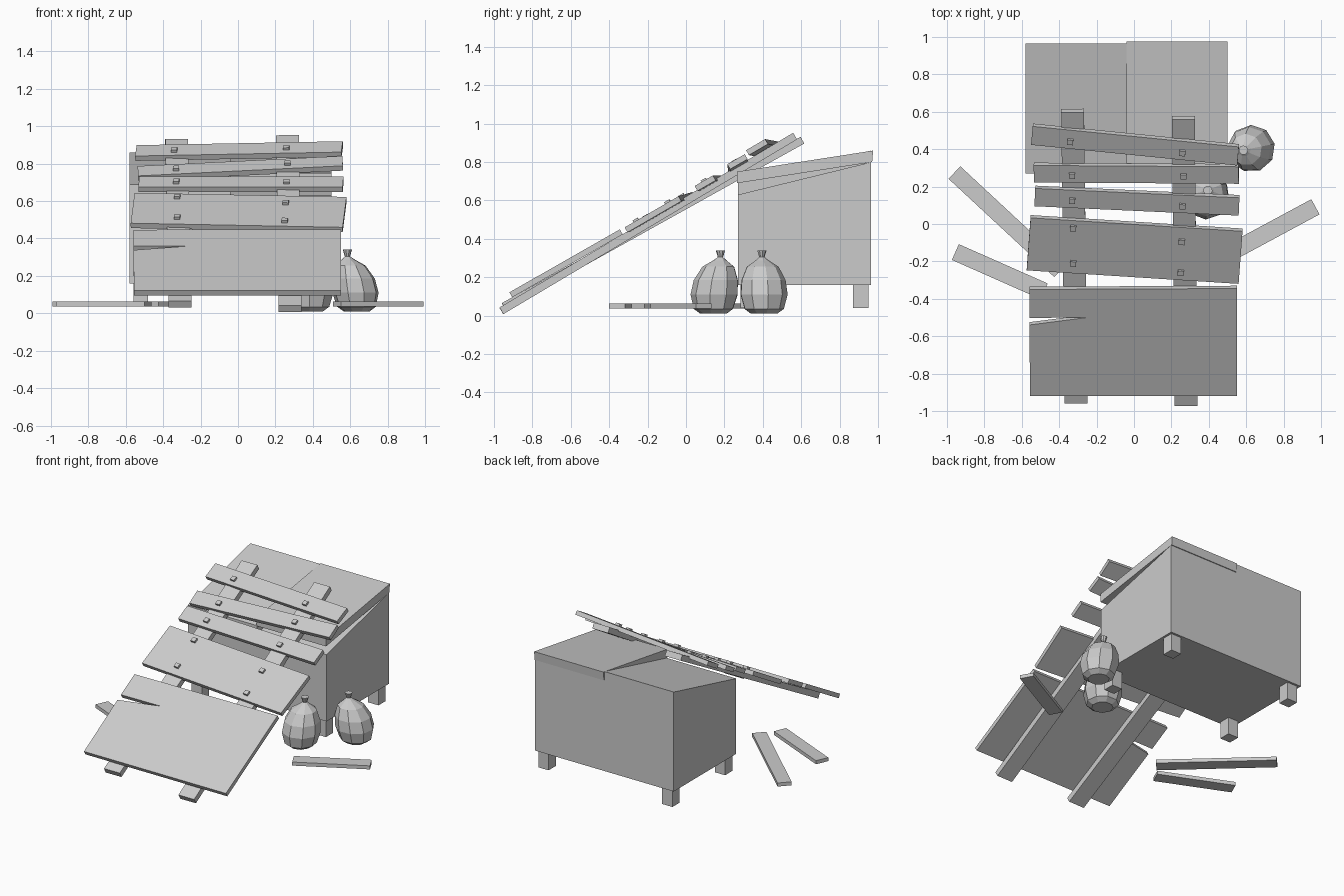
import bpy, math
from math import cos, sin, pi
from mathutils import Vector, Matrix

if "Cube" in bpy.data.objects:
    bpy.data.objects.remove(bpy.data.objects["Cube"])


def mesh_obj(name, verts, faces):
    me = bpy.data.meshes.new(name)
    me.from_pydata([tuple(v) for v in verts], [], faces)
    me.update()
    ob = bpy.data.objects.new(name, me)
    bpy.context.collection.objects.link(ob)
    return ob


def prism(name, outline, offset):
    """Extrude a closed 3D outline along offset."""
    n = len(outline)
    off = Vector(offset)
    verts = [Vector(p) for p in outline] + [Vector(p) + off for p in outline]
    faces = [tuple(range(n))[::-1], tuple(range(n, 2 * n))]
    faces += [(i, (i + 1) % n, n + (i + 1) % n, n + i) for i in range(n)]
    # face direction depends on the outline order: keep the normals outward
    normal = (verts[1] - verts[0]).cross(verts[2] - verts[1])
    if normal.dot(off) < 0:
        faces = [f[::-1] for f in faces]
    return mesh_obj(name, verts, faces)


def box(name, x0, x1, y0, y1, z0, z1):
    return prism(name, [(x0, y0, z0), (x1, y0, z0), (x1, y1, z0), (x0, y1, z0)], (0, 0, z1 - z0))


def board(name, a, b, width, thick, across):
    """Rectangular board from end centre a to end centre b; returns its frame."""
    a, b = Vector(a), Vector(b)
    u = (b - a).normalized()
    v = Vector(across)
    v = (v - u * v.dot(u)).normalized()
    n = u.cross(v)
    w, t = v * width / 2, n * thick / 2
    prism(name, [a - w - t, b - w - t, b + w - t, a + w - t], t * 2)
    return a, u, v, n


SLOPE = (0, cos(math.radians(30)), sin(math.radians(30)))

# Chest: closed left half, lower right half under the lifted lid
def side(x, pts):
    return [(x, y, z) for y, z in pts]

prism("chest_left_half", side(-0.58, [(0.27, 0.16), (0.965, 0.16), (0.965, 0.86), (0.27, 0.69)]), (0.54, 0, 0))
prism("chest_right_half", side(-0.04, [(0.27, 0.16), (0.965, 0.16), (0.965, 0.80), (0.27, 0.63)]), (0.54, 0, 0))
prism("lifted_lid", side(-0.04, [(0.265, 0.69), (0.97, 0.80), (0.975, 0.86), (0.265, 0.75)]), (0.54, 0, 0))

# Chest legs
for i, x in enumerate((-0.56, 0.405)):
    for j, y in enumerate((0.285, 0.87)):
        box(f"chest_leg_{i}{j}", x, x + 0.08, y, y + 0.08, 0.04, 0.16)

# Two leaning rails
X = (1, 0, 0)
board("left_rail", (-0.31, -0.95, 0.048), (-0.328, 0.606, 0.914), 0.122, 0.04, (-1, 0, 0))
board("right_rail", (0.278, -0.962, 0.025), (0.264, 0.568, 0.935), 0.122, 0.04, (-1, 0, 0))

# Crooked cross planks with nails at given (x, y)
planks = [
    ((-0.545, 0.48, 0.857), (0.557, 0.37, 0.878), 0.115, [(-0.34, 0.45), (0.26, 0.39)]),
    ((-0.535, 0.275, 0.748), (0.56, 0.268, 0.802), 0.105, [(-0.33, 0.27), (0.265, 0.265)]),
    ((-0.53, 0.15, 0.69), (0.562, 0.10, 0.69), 0.11, [(-0.33, 0.135), (0.26, 0.105)]),
    ((-0.563, -0.10, 0.55), (0.57, -0.172, 0.528), 0.325,
     [(-0.325, -0.012), (0.255, -0.085), (-0.325, -0.2), (0.25, -0.25)]),
]
for i, (a, b, w, nails) in enumerate(planks):
    o, u, v, n = board(f"cross_plank_{i}", a, b, w, 0.03, SLOPE)
    for k, (x, y) in enumerate(nails):
        z = o.z - (n.x * (x - o.x) + n.y * (y - o.y)) / n.z
        p = Vector((x, y, z)) + n * 0.015
        board(f"nail_{i}_{k}", p - u * 0.016, p + u * 0.016, 0.03, 0.03, v)

# Wide bottom board with a split in its left edge
c, s = SLOPE[1], SLOPE[2]
outline = [(-0.555, -0.905), (0.55, -0.905), (0.55, -0.33), (-0.56, -0.335),
           (-0.56, -0.487), (-0.25, -0.485), (-0.56, -0.525)]
prism("split_board", [(x, y, 0.258 + (y + 0.62) * 0.57) for x, y in outline], (0, -s * 0.03, c * 0.03))

# Loose boards lying on the ground
for i, (a, b) in enumerate([((-0.96, 0.275), (-0.395, -0.25)),
                            ((-0.955, -0.15), (-0.48, -0.36)),
                            ((0.97, 0.092), (0.53, -0.145))]):
    d = Vector((b[0] - a[0], b[1] - a[1], 0))
    board(f"loose_board_{i}", (*a, 0.05), (*b, 0.05), 0.092, 0.025, (-d.y, d.x, 0))


# Tied sacks: leaning lathe with a pinched neck
def sack(name, cx, cy, lx, ly, turn):
    prof = [(0.07, 0.01), (0.105, 0.035), (0.126, 0.11), (0.118, 0.185), (0.085, 0.255),
            (0.035, 0.288), (0.014, 0.305), (0.025, 0.34)]
    N = 9
    verts, faces = [], []
    for r, z in prof:
        k = min(1, (z / 0.3) ** 2)
        for j in range(N):
            t = 2 * pi * j / N + turn
            verts.append((cx + lx * k + r * cos(t), cy + ly * k + r * sin(t), z))
    for i in range(len(prof) - 1):
        for j in range(N):
            m = (j + 1) % N
            faces.append((i * N + j, i * N + m, i * N + N + m, i * N + N + j))
    faces.append(tuple(range(N))[::-1])
    faces.append(tuple(range(len(verts) - N, len(verts))))
    mesh_obj(name, verts, faces)


sack("right_sack", 0.635, 0.405, -0.05, -0.01, 0.2)
sack("left_sack", 0.385, 0.145, 0.01, 0.035, 0.5)
